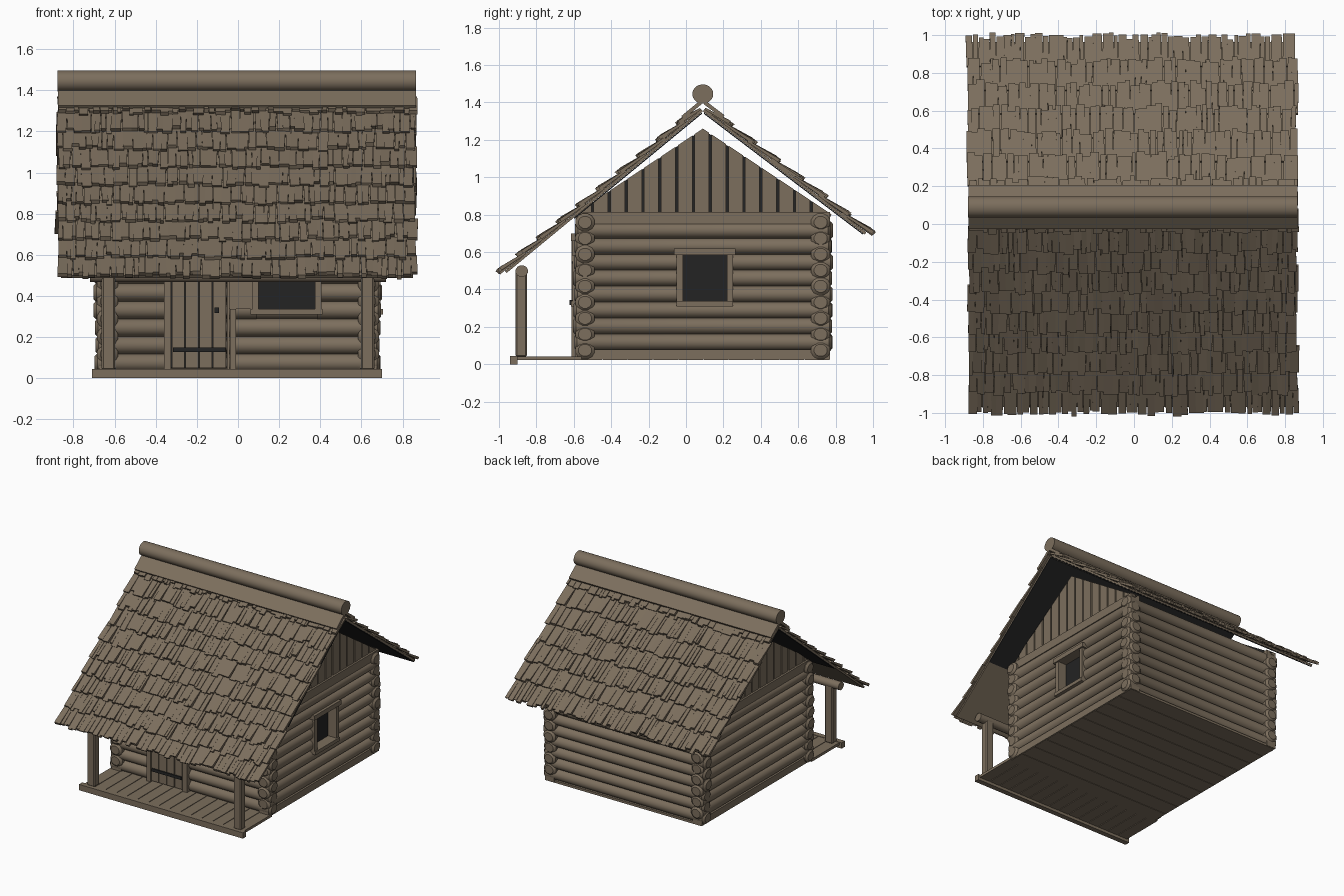
import bpy, bmesh, math, random
from mathutils import Matrix, Vector

random.seed(7)
cube = bpy.data.objects.get("Cube")
if cube:
    bpy.data.objects.remove(cube, do_unlink=True)


def material(name, rgb):
    m = bpy.data.materials.new(name)
    m.use_nodes = True
    m.diffuse_color = (*rgb, 1)
    m.node_tree.nodes["Principled BSDF"].inputs["Base Color"].default_value = (*rgb, 1)
    return m


WOOD = material("weathered_wood", (0.2, 0.156, 0.109))
DARK = material("dark_opening", (0.017, 0.017, 0.017))


def finish(bm, name, mat, smooth=False):
    bmesh.ops.recalc_face_normals(bm, faces=bm.faces)
    mesh = bpy.data.meshes.new(name)
    bm.to_mesh(mesh)
    bm.free()
    mesh.materials.append(mat)
    ob = bpy.data.objects.new(name, mesh)
    bpy.context.collection.objects.link(ob)
    if smooth:
        bpy.ops.object.select_all(action="DESELECT")
        ob.select_set(True)
        bpy.context.view_layer.objects.active = ob
        bpy.ops.object.shade_smooth_by_angle(angle=math.radians(40))
    return ob


def add_box(bm, x, y, z):
    """Box from (low, high) pairs."""
    size = [b - a for a, b in (x, y, z)]
    mid = [(a + b) / 2 for a, b in (x, y, z)]
    bmesh.ops.create_cube(bm, size=1, matrix=Matrix.Translation(mid) @ Matrix.Diagonal((*size, 1)))


def boxes(name, mat, *items):
    bm = bmesh.new()
    for item in items:
        add_box(bm, *item)
    return finish(bm, name, mat)


def add_prism(bm, points, x0, x1):
    """Extrude a (y, z) outline along x."""
    a = [bm.verts.new((x0, *p)) for p in points]
    b = [bm.verts.new((x1, *p)) for p in points]
    bm.faces.new(a)
    bm.faces.new(b[::-1])
    n = len(points)
    for i in range(n):
        bm.faces.new((a[i], b[i], b[(i + 1) % n], a[(i + 1) % n]))


def add_log(bm, axis, start, end, across, z, ends, r=0.049, sides=12):
    """Log along an axis; a flagged end gets a fat rounded head."""
    profile = [(start, r)]
    if ends[0]:
        profile = [(start, .036), (start + .014, .053), (start + .095, .053), (start + .11, r)]
    tail = [(end, r)]
    if ends[1]:
        tail = [(end - .11, r), (end - .095, .053), (end - .014, .053), (end, .036)]
    rings = []
    for t, rad in profile + tail:
        ring = []
        for k in range(sides):
            a = math.tau * (k + .5) / sides
            u, h = across + rad * math.cos(a), z + rad * .92 * math.sin(a)
            ring.append(bm.verts.new((t, u, h) if axis == "x" else (u, t, h)))
        rings.append(ring)
    for p, q in zip(rings, rings[1:]):
        for k in range(sides):
            bm.faces.new((p[k], p[k - 1], q[k - 1], q[k]))
    bm.faces.new(rings[0])
    bm.faces.new(rings[-1])


def log_wall(name, axis, span, across, first_z, rows, opening=None):
    bm = bmesh.new()
    for i in range(rows):
        z = first_z + i * .0855
        s, e = (v + random.uniform(-.008, .008) for v in span)
        if opening and opening[2] < z < opening[3]:
            add_log(bm, axis, s, opening[0], across, z, (True, False))
            add_log(bm, axis, opening[1], e, across, z, (False, True))
        else:
            add_log(bm, axis, s, e, across, z, (True, True))
    finish(bm, name, WOOD, True)


# Log walls, with courses offset by half where they cross
log_wall("front_wall", "x", (-.695, .695), -.54, .075, 9, (.09, .385, .33, .57))
log_wall("back_wall", "x", (-.695, .695), .72, .075, 9)
log_wall("left_wall", "y", (-.6, .78), .635, .118, 8, (-.02, .225, .33, .59))
log_wall("right_wall", "y", (-.6, .78), -.635, .118, 8)
boxes("wall_sills", WOOD, *[((s * .635 - .04, s * .635 + .04), (-.59, .77), (.025, .078)) for s in (-1, 1)],
      *[((s * .635 - .04, s * .635 + .04), (-.59, .77), (.75, .815)) for s in (-1, 1)])
boxes("house_floor", WOOD, *[((-.67, .67), (-.58 + i * .135, -.449 + i * .135), (.022, .04)) for i in range(10)])

# Plank gables over a dark backing
APEX, LOW, HALF, MID = 1.26, .8, .69, .09
gable_z = lambda y: APEX - abs(y - MID) * (APEX - LOW) / HALF
for side, s in (("left", 1), ("right", -1)):
    bm = bmesh.new()
    edges = [-.6] + [-.5 + .09 * i for i in range(14)] + [.78]
    for a, b in zip(edges, edges[1:]):
        a, b = a + .006, b - .006
        top = [(b, gable_z(b)), (a, gable_z(a))]
        if a < MID < b:
            top.insert(1, (MID, APEX))
        add_prism(bm, [(a, LOW - .01), (b, LOW - .01)] + top, s * .635, s * .66)
    finish(bm, side + "_gable_planks", WOOD)
    bm = bmesh.new()
    add_prism(bm, [(MID - HALF, LOW), (MID + HALF, LOW), (MID, APEX - .005)], s * .625, s * .64)
    finish(bm, side + "_gable_backing", DARK)

# Windows: recessed dark pane and board surround
boxes("left_window_pane", DARK, ((.615, .622), (-.03, .235), (.31, .61)))
boxes("left_window_frame", WOOD,
      ((.62, .694), (-.05, -.015), (.33, .6)), ((.62, .694), (.22, .25), (.33, .6)),
      ((.62, .704), (-.065, .265), (.585, .62)), ((.62, .704), (-.05, .25), (.31, .337)))
boxes("front_window_pane", DARK, ((.08, .395), (-.567, -.56), (.31, .58)))
boxes("front_window_frame", WOOD,
      ((.07, .1), (-.608, -.52), (.33, .57)), ((.375, .405), (-.608, -.52), (.33, .57)),
      ((.06, .41), (-.612, -.52), (.55, .585)), ((.06, .41), (-.614, -.52), (.31, .337)))
boxes("front_shutter", WOOD, ((-.045, .07), (-.6, -.585), (.337, .57)))

# Door
boxes("door_backing", DARK, ((-.325, -.055), (-.592, -.585), (.05, .66)))
boxes("door_planks", WOOD, *[((-.322 + i * .067, -.26 + i * .067), (-.604, -.588), (.05, .66)) for i in range(4)])
boxes("door_frame", WOOD, ((-.36, -.326), (-.612, -.54), (.04, .69)),
      ((-.054, -.042), (-.608, -.54), (.04, .69)),
      ((-.04, -.01), (-.612, -.54), (.04, .337)), ((-.37, -.03), (-.614, -.54), (.66, .7)))
boxes("door_fittings", DARK, ((-.315, -.06), (-.612, -.603), (.127, .15)),
      ((-.315, -.06), (-.612, -.603), (.54, .563)), ((-.115, -.092), (-.622, -.603), (.317, .343)))

# Porch
boxes("porch_planks", WOOD, *[((-.69 + i * .092, -.603 + i * .092), (-.925, -.56), (.022, .042)) for i in range(15)])
boxes("porch_front_beam", WOOD, ((-.71, .7), (-.94, -.9), (0, .045)))
for side, s in (("left", 1), ("right", -1)):
    post = boxes(side + "_porch_post", WOOD, ((s * .63 - .033, s * .63 + .033), (-.912, -.85), (.04, .5)))
    bev = post.modifiers.new("edge", "BEVEL")
    bev.width = .008
bm = bmesh.new()
add_log(bm, "x", -.72, .72, -.878, .498, (False, False), r=.034)
finish(bm, "porch_top_beam", WOOD, True)

# Roof: each slope is (name, eave y, eave z, rows, y where dark lining ends)
RIDGE = Vector((0, MID, 1.352))
X0, X1 = -.875, .865


def roof_slope(name, eave_y, eave_z, rows, lining_y):
    eave = Vector((0, eave_y, eave_z))
    down = (eave - RIDGE).normalized()
    out = Vector((1, 0, 0)).cross(down)
    if out.z < 0:
        out = -out
    length = (eave - RIDGE).length
    at = lambda d, h: (RIDGE + down * d + out * h)[1:]
    # supporting boards and dark lining
    bm = bmesh.new()
    add_prism(bm, [at(0, 0), at(length - .02, 0), at(length - .02, .014), at(0, .014)], X0 + .015, X1 - .015)
    finish(bm, name + "_roof_boards", WOOD)
    bm = bmesh.new()
    reach = length * (lining_y - MID) / (eave_y - MID)
    add_prism(bm, [at(.01, -.007), at(reach, -.007), at(reach, -.001), at(.01, -.001)], X0 + .012, X1 - .012)
    finish(bm, name + "_roof_lining", DARK)
    # overlapping courses of ragged shingles
    bm = bmesh.new()
    step = length / rows
    for row in range(rows):
        x = X0 + random.uniform(-.012, .005)
        while x < X1 - .01:
            w = random.uniform(.018, .05)
            end = (row + 1) * step + random.uniform(-.012, .016)
            if random.random() < .15:
                end -= .018
            start = max(row * step - .03, 0)
            lift = random.uniform(.036, .05)
            skew = random.uniform(-.006, .006)
            x2 = min(x + w, X1 + random.uniform(0, .012))
            verts = []
            for d, h in ((start, .012), (end, lift - .02), (end + random.uniform(-.006, .006), lift), (start, .024)):
                dx = skew if d > start else 0
                verts.append([bm.verts.new((xx + dx, *at(d, h))) for xx in (x, x2)])
            for i in range(4):
                p, q = verts[i], verts[(i + 1) % 4]
                bm.faces.new((p[0], p[1], q[1], q[0]))
            bm.faces.new([v[0] for v in verts])
            bm.faces.new([v[1] for v in verts][::-1])
            x += w + random.choice((0, 0, .003))
    finish(bm, name + "_shingles", WOOD)
    # ridge cap board
    bm = bmesh.new()
    add_prism(bm, [at(-.02, .034), at(.105, .034), at(.105, .054), at(-.02, .054)], X0, X1)
    finish(bm, name + "_ridge_board", WOOD)


roof_slope("front", -.975, .475, 10, -.6)
roof_slope("back", .972, .682, 7, .95)

# Round ridge log
bm = bmesh.new()
add_log(bm, "x", X0 - .003, X1, MID, 1.445, (False, False), r=.056, sides=24)
finish(bm, "ridge_log", WOOD, True)
